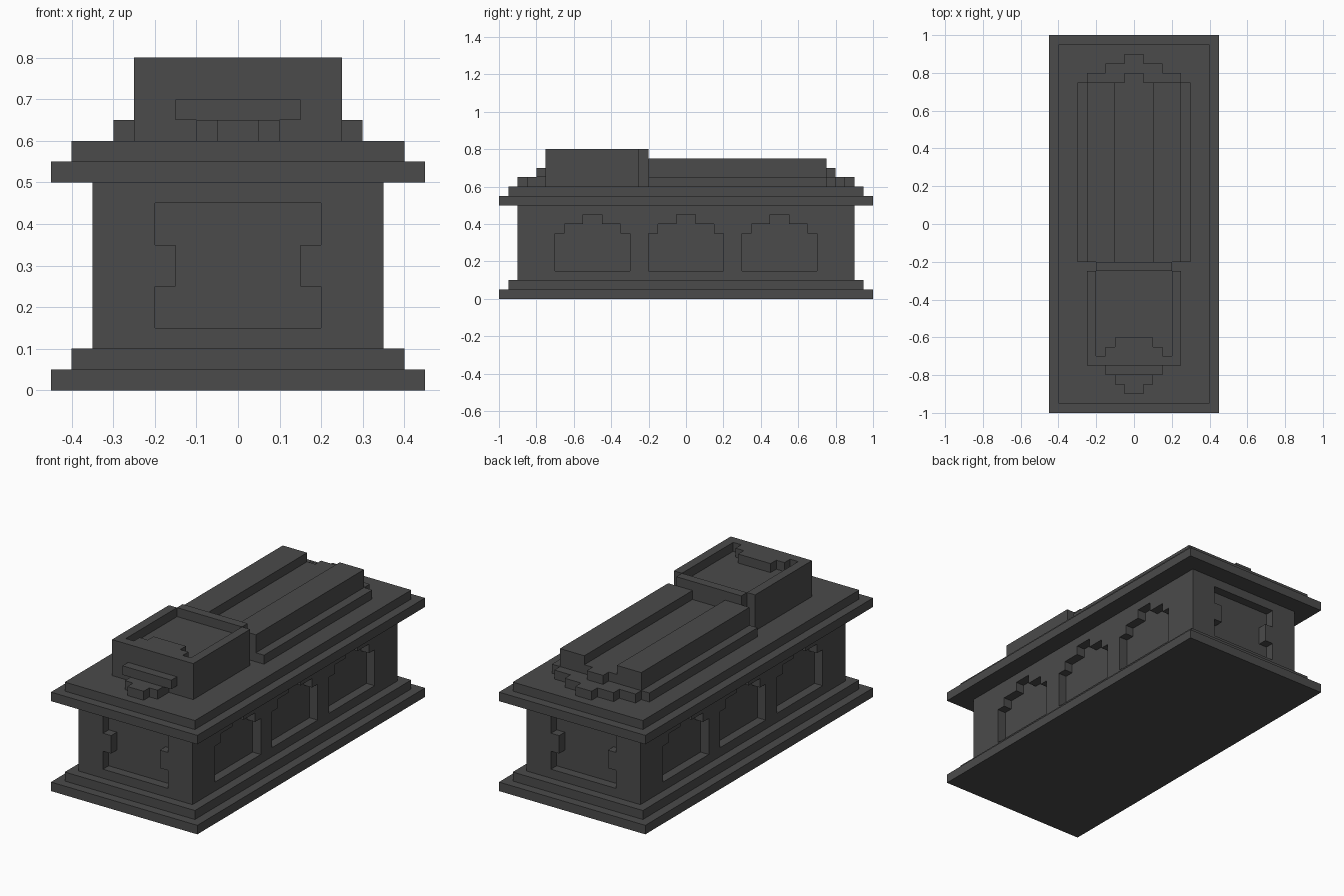
import bpy, bmesh
from mathutils import Vector

if "Cube" in bpy.data.objects:
    bpy.data.objects.remove(bpy.data.objects["Cube"])

stone = bpy.data.materials.new("dark_grey_stone")
stone.diffuse_color = (0.07, 0.07, 0.07, 1)
stone.use_nodes = True
stone.node_tree.nodes["Principled BSDF"].inputs["Base Color"].default_value = stone.diffuse_color


def prism(name, *parts):
    """Extruded outlines; each part is (points, axis, low, high)."""
    bm = bmesh.new()
    for pts, axis, lo, hi in parts:
        def place(p, d):
            c = list(p)
            c.insert(axis, d)
            return Vector(c)
        f = bm.faces.new([bm.verts.new(place(p, lo)) for p in pts])
        ext = bmesh.ops.extrude_face_region(bm, geom=[f], use_keep_orig=True)
        move = Vector((0, 0, 0))
        move[axis] = hi - lo
        bmesh.ops.translate(bm, vec=move, verts=[v for v in ext["geom"]
                            if isinstance(v, bmesh.types.BMVert)])
    bmesh.ops.recalc_face_normals(bm, faces=bm.faces)
    me = bpy.data.meshes.new(name)
    bm.to_mesh(me)
    bm.free()
    me.materials.append(stone)
    ob = bpy.data.objects.new(name, me)
    bpy.context.collection.objects.link(ob)
    return ob


def rect(x, y0, y1):
    return [(-x, y0), (x, y0), (x, y1), (-x, y1)]


def mirrored(half):
    """Close a right-hand outline by mirroring it across x = 0."""
    return half + [(-x, y) for x, y in reversed(half)]


def cut(ob, cutter):
    mod = ob.modifiers.new("cut", 'BOOLEAN')
    mod.operation = 'DIFFERENCE'
    mod.solver = 'EXACT'
    mod.object = cutter
    cutter.hide_render = True
    cutter.hide_viewport = True
    cutter.display_type = 'WIRE'


# Plinth and lid slabs
for name, z in (("plinth", 0), ("lid", 0.5)):
    prism(name + "_lower_slab", (rect(0.45, -1, 1), 2, z, z + 0.05))
    prism(name + "_upper_slab", (rect(0.4, -0.95, 0.95), 2, z + 0.05, z + 0.1))

# Chest with recessed end panels and stepped arches
chest = prism("chest", (rect(0.35, -0.9, 0.9), 2, 0.1, 0.5))
panel = mirrored([(0.2, 0.15), (0.2, 0.25), (0.15, 0.25), (0.15, 0.35),
                  (0.2, 0.35), (0.2, 0.45)])
arch = mirrored([(0.2, 0.15), (0.2, 0.35), (0.15, 0.35), (0.15, 0.4),
                 (0.05, 0.4), (0.05, 0.45)])
cuts = []
for s in (-1, 1):
    cuts.append((panel, 1, s * 0.85, s * 0.95))
    for c in (-0.5, 0, 0.5):
        cuts.append(([(y + c, z) for y, z in arch], 0, s * 0.3, s * 0.4))
cut(chest, prism("chest_cutter", *cuts))

# Head block with a shallow stepped pocket
head = prism("head_block", (mirrored([(0.25, -0.75), (0.25, -0.25),
                                      (0.2, -0.25), (0.2, -0.2)]), 2, 0.6, 0.8))
pocket = mirrored([(0.1, -0.6), (0.1, -0.65), (0.15, -0.65), (0.15, -0.7),
                   (0.2, -0.7), (0.2, -0.25)])
cut(head, prism("pocket_cutter", (pocket, 2, 0.75, 0.85)))

# Stepped ornament in front of the head block
prism("head_ornament_ledge", (rect(0.15, -0.8, -0.75), 2, 0.65, 0.7))
prism("head_ornament_base", (mirrored([(0.05, -0.9), (0.05, -0.85), (0.1, -0.85),
                                       (0.1, -0.75)]), 2, 0.6, 0.65))

# Long body: stepped base, channel floor and two ridges
prism("body_base", (mirrored([(0.3, -0.2), (0.3, 0.75), (0.25, 0.75), (0.25, 0.8),
                              (0.15, 0.8), (0.15, 0.85), (0.05, 0.85),
                              (0.05, 0.9)]), 2, 0.6, 0.65))
prism("body_channel", (mirrored([(0.1, -0.2), (0.1, 0.75), (0.05, 0.75),
                                 (0.05, 0.8)]), 2, 0.65, 0.7))
for side, s in (("left", -1), ("right", 1)):
    prism(side + "_ridge", ([(s * 0.1, -0.2), (s * 0.25, -0.2), (s * 0.25, 0.75),
                             (s * 0.1, 0.75)], 2, 0.65, 0.75))
